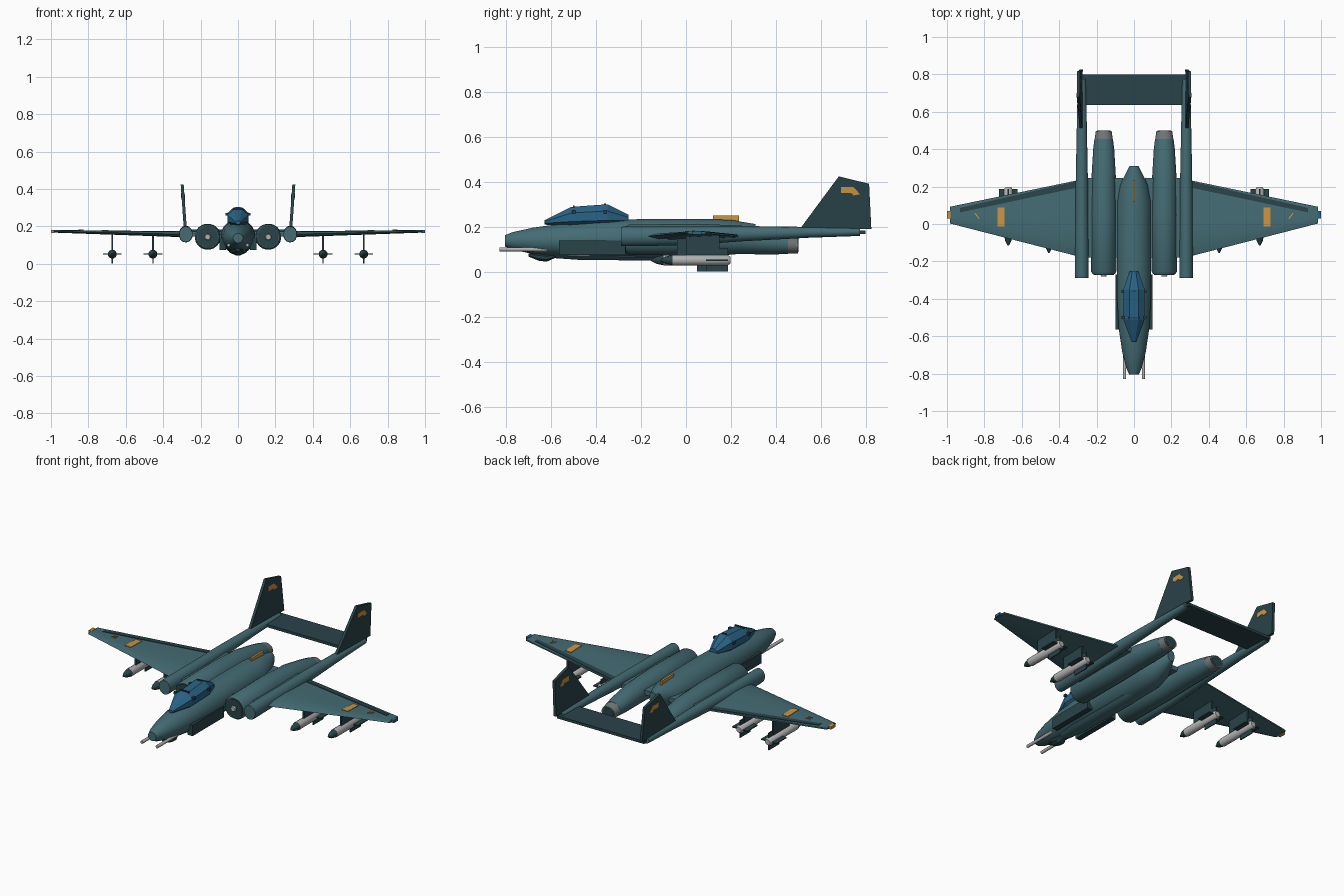
import bpy, bmesh, math
from mathutils import Vector

if "Cube" in bpy.data.objects:
    bpy.data.objects.remove(bpy.data.objects["Cube"])


def material(name, rgb):
    m = bpy.data.materials.new(name)
    m.diffuse_color = (*rgb, 1)
    m.use_nodes = True
    m.node_tree.nodes["Principled BSDF"].inputs["Base Color"].default_value = m.diffuse_color
    return m


TEAL = material("teal paint", (0.058, 0.15, 0.175))
DARK = material("dark teal", (0.022, 0.056, 0.066))
BLUE = material("canopy blue", (0.022, 0.125, 0.235))
ORANGE = material("orange", (0.60, 0.30, 0.055))
GREY = material("light grey", (0.45, 0.45, 0.45))
STEEL = material("steel grey", (0.16, 0.18, 0.19))


def loft(name, rings, mat, smooth=0):
    """Skin a list of equal-length point rings and cap both ends."""
    bm = bmesh.new()
    vs = [[bm.verts.new(p) for p in r] for r in rings]
    n = len(rings[0])
    for a, b in zip(vs, vs[1:]):
        for i in range(n):
            bm.faces.new((a[i], a[(i + 1) % n], b[(i + 1) % n], b[i]))
    bm.faces.new(vs[0])
    bm.faces.new(vs[-1])
    bmesh.ops.recalc_face_normals(bm, faces=bm.faces)
    me = bpy.data.meshes.new(name)
    bm.to_mesh(me)
    bm.free()
    ob = bpy.data.objects.new(name, me)
    bpy.context.collection.objects.link(ob)
    me.materials.append(mat)
    if smooth:
        bpy.context.view_layer.objects.active = ob
        ob.select_set(True)
        bpy.ops.object.shade_smooth_by_angle(angle=math.radians(smooth))
        ob.select_set(False)
    return ob


def tube(name, x, stations, mat, sides=16, smooth=40):
    """Body along y; stations are (y, centre z, half width, half height)."""
    rings = []
    for y, cz, rx, rz in stations:
        ang = [2 * math.pi * (i + 0.5) / sides for i in range(sides)]
        rings.append([(x + rx * math.cos(a), y, cz + rz * math.sin(a)) for a in ang])
    return loft(name, rings, mat, smooth)


def box(name, x0, x1, y0, y1, z0, z1, mat):
    ring = lambda z: [(x0, y0, z), (x1, y0, z), (x1, y1, z), (x0, y1, z)]
    return loft(name, [ring(z0), ring(z1)], mat)


def lerp(a, b, t):
    return a + (b - a) * t


# Fuselage, chin fairing and cheek panels
tube("fuselage", 0, [(-.805, .138, .026, .026), (-.77, .138, .042, .040), (-.68, .138, .065, .060),
                     (-.56, .140, .083, .075), (-.38, .145, .093, .086), (-.15, .146, .094, .092),
                     (.12, .146, .094, .090), (.21, .155, .075, .076), (.31, .178, .024, .035)], TEAL)
tube("chin_fairing", 0, [(-.70, .075, .012, .008), (-.655, .066, .034, .018), (-.62, .062, .032, .018),
                         (-.57, .075, .012, .008)], DARK, 8, 0)
tube("belly_fairing", 0, [(-.58, .08, .03, .02), (-.48, .075, .05, .022), (-.05, .07, .05, .022),
                          (.1, .085, .03, .02)], TEAL, 12)

# Canopy with frame pieces
tube("canopy", 0, [(-.63, .220, .014, .010), (-.51, .243, .062, .050), (-.35, .250, .062, .055),
                   (-.255, .235, .026, .020)], BLUE, 8, 0)
box("canopy_front_frame", -.03, .03, -.504, -.496, .287, .296, DARK)
box("canopy_rear_frame", -.014, .014, -.364, -.356, .298, .305, DARK)
for s in (-1, 1):
    for y in (-.50, -.36):
        box("canopy_latch", s * .06 - .008, s * .06 + .008, y - .008, y + .008, .258, .272, DARK)

# Dorsal fin plate
box("dorsal_beacon", -.006, .006, .12, .235, .215, .25, ORANGE)

# Tailplane
box("tailplane", -.285, .285, .635, .80, .168, .184, DARK)


def wing_edges(x):
    """Leading y, trailing y, centre z and half thickness at a span position."""
    t = (x - .28) / (.985 - .28)
    return lerp(-.178, .003, t), lerp(.238, .092, t), lerp(.158, .174, t), lerp(.016, .007, t)


def wing_ring(s, x):
    le, te, z, h = wing_edges(x)
    c = te - le
    return [(s * x, le, z), (s * x, le + .12 * c, z + h * .8), (s * x, le + .4 * c, z + h),
            (s * x, te, z + .004), (s * x, te, z - .004), (s * x, le + .4 * c, z - h),
            (s * x, le + .12 * c, z - h * .8)]


def wing_top(x, y):
    le, te, z, h = wing_edges(x)
    k = (y - le) / (te - le)
    if k < .4:
        return z + lerp(.8 * h, h, max(0, (k - .12) / .28))
    return z + lerp(h, .004, min(1, (k - .4) / .6))


def wing_plate(name, s, corners, mat, lift=.003):
    """Thin plate following the upper wing skin."""
    low = [(s * x, y, wing_top(x, y) - .003) for x, y in corners]
    high = [(x, y, z + .003 + lift) for x, y, z in low]
    return loft(name, [low, high], mat)


for s in (-1, 1):
    side = "left" if s < 0 else "right"

    # Cheek panel and nose gun
    box(side + "_cheek_panel", s * .065, s * .098, -.565, -.27, .075, .14, DARK)
    tube(side + "_gun", s * .05, [(-.83, .1, .009, .009), (-.62, .1, .009, .009)], GREY, 10)

    # Engine nacelle, intake, hub and nozzle
    ex = s * .162
    tube(side + "_nacelle", ex, [(-.268, .143, .060, .060), (-.255, .143, .068, .068), (.05, .145, .070, .070),
                                 (.25, .142, .066, .064), (.40, .128, .057, .051), (.455, .123, .050, .043)],
         TEAL, 20)
    tube(side + "_intake", ex, [(-.272, .143, .056, .056), (-.26, .143, .056, .056)], DARK, 20)
    tube(side + "_intake_hub", ex, [(-.28, .143, .014, .014), (-.265, .143, .020, .020)], GREY, 12)
    tube(side + "_nozzle", ex, [(.45, .123, .050, .043), (.498, .118, .043, .036)], STEEL, 16)
    tube(side + "_exhaust", ex, [(.49, .118, .036, .030), (.50, .118, .036, .030)], DARK, 16)

    # Wing from fuselage to tip, tip light, flap and markings
    loft(side + "_wing", [wing_ring(s, x) for x in (.28, .985)], TEAL, 20)
    box(side + "_inner_wing", s * .06, s * .29, -.18, .245, .145, .172, TEAL)
    box(side + "_tip_light", s * .98, s * 1.0, .03, .07, .166, .182, ORANGE if s < 0 else BLUE)
    wing_plate(side + "_flap", s, [(.315, .192), (.315, .226), (.93, .086), (.93, .062)], DARK)
    wing_plate(side + "_wing_band", s, [(.692, -.013), (.73, -.013), (.73, .088), (.692, .088)], ORANGE, .004)
    for d in (-1, 1):
        wing_plate(side + "_wing_cross", s, [(.826, .043 - d * .012), (.830, .039 - d * .012),
                                             (.852, .043 + d * .012), (.848, .047 + d * .012)], ORANGE, .004)

    # Tail boom
    tube(side + "_boom", s * .279, [(-.29, .158, .036, .042), (-.27, .158, .038, .044), (.0, .160, .036, .042),
                                    (.25, .170, .033, .034), (.55, .176, .027, .024), (.775, .178, .022, .018)],
         TEAL, 14)

    # Leaning fin with a marking on each face
    def fin_slab(name, outline, half, mat):
        lean = lambda z: .282 + (z - .19) * .07
        loft(name, [[(s * (lean(z) + o), y, z) for y, z in outline] for o in (-half, half)], mat)

    fin_slab(side + "_fin", [(.51, .195), (.68, .425), (.815, .392), (.825, .190)], .008, DARK)
    fin_slab(side + "_fin_marking", [(.69, .378), (.745, .378), (.775, .345), (.745, .340), (.735, .352),
                                     (.69, .350)], .010, ORANGE)

    # Underwing missiles on pylons
    for label, x, y in (("inner", .455, -.04), ("outer", .672, 0)):
        mx, pre = s * x, f"{side}_{label}_"
        r = .024
        tube(pre + "missile_body", mx, [(-.06 + y, .052, r, r), (.185 + y, .052, r, r), (.197 + y, .052, .016, .016)],
             GREY, 12)
        tube(pre + "missile_nose", mx, [(-.115 + y, .052, .004, .004), (-.09 + y, .052, .017, .017),
                                        (-.058 + y, .052, r, r)], DARK, 12)
        box(pre + "missile_vertical_fins", mx - .003, mx + .003, .09 + y, .187 + y, .001, .103, DARK)
        box(pre + "missile_side_fins", mx - .05, mx + .05, .09 + y, .187 + y, .049, .055, DARK)
        box(pre + "pylon", mx - .005, mx + .005, .0 + y, .15 + y, .07, .165, DARK)
